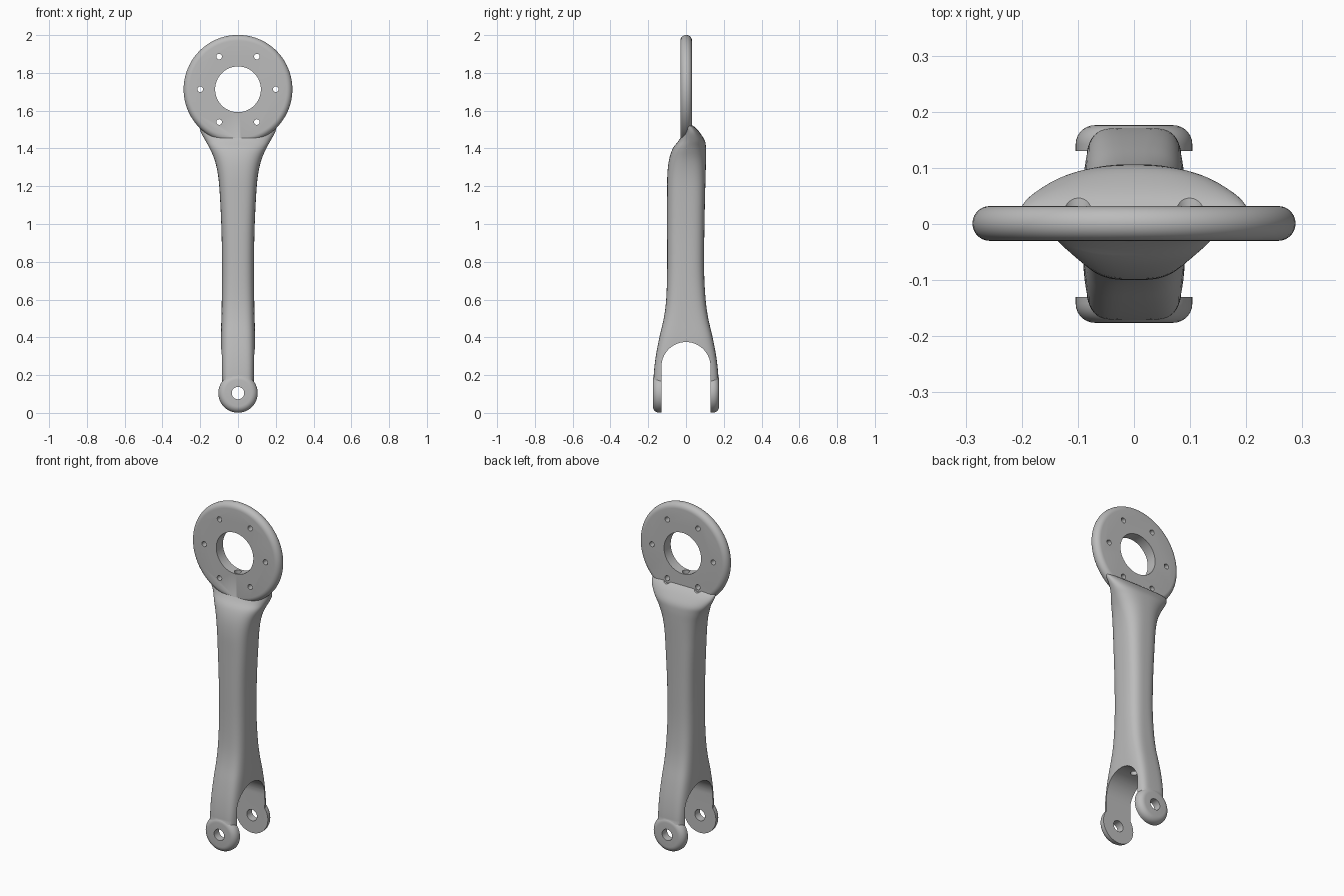
import bpy, bmesh, math
from mathutils import Matrix, Vector

cube = bpy.data.objects.get("Cube")
if cube:
    bpy.data.objects.remove(cube, do_unlink=True)

grey = bpy.data.materials.new("light grey metal")
grey.use_nodes = True
grey.diffuse_color = (0.5, 0.5, 0.5, 1)
grey.node_tree.nodes["Principled BSDF"].inputs["Base Color"].default_value = grey.diffuse_color

RING_Z, EYE_Z = 1.713, 0.105


def make(name, bm):
    bmesh.ops.recalc_face_normals(bm, faces=bm.faces)
    mesh = bpy.data.meshes.new(name)
    bm.to_mesh(mesh)
    bm.free()
    mesh.materials.append(grey)
    obj = bpy.data.objects.new(name, mesh)
    bpy.context.collection.objects.link(obj)
    return obj


def loft(name, rings):
    """Closed solid skinned through rings of equal point count."""
    bm = bmesh.new()
    loops = [[bm.verts.new(p) for p in ring] for ring in rings]
    n = len(loops[0])
    for a, b in zip(loops, loops[1:]):
        for i in range(n):
            j = (i + 1) % n
            bm.faces.new((a[i], a[j], b[j], b[i]))
    bm.faces.new(loops[0])
    bm.faces.new(loops[-1])
    return make(name, bm)


def lathe_y(name, profile, x, z, n):
    """Solid turned about an axis along y, from (radius, y) pairs."""
    turns = [math.tau * i / n for i in range(n)]
    return loft(name, [[(x + r * math.cos(t), y, z + r * math.sin(t)) for t in turns]
                       for r, y in profile])


def drill_y(x, z, radius, y0, y1, n=32):
    return lathe_y("drill", [(radius, y0), (radius, y1)], x, z, n)


def fillet(r, y, size, start, end, steps=7):
    """Quarter-round profile about centre (r, y), angles in degrees."""
    angles = [math.radians(start + (end - start) * i / steps) for i in range(steps + 1)]
    return [(r + size * math.cos(a), y + size * math.sin(a)) for a in angles]


# Shaft sections: height, half width, front y, back y, squareness
sections = [Vector(s) for s in (
    (0.10, 0.087, -0.172, 0.172, 5),
    (0.20, 0.089, -0.171, 0.171, 5),
    (0.30, 0.091, -0.160, 0.160, 4.5),
    (0.40, 0.091, -0.141, 0.141, 4),
    (0.50, 0.088, -0.118, 0.118, 3.6),
    (0.60, 0.086, -0.105, 0.104, 3.3),
    (0.75, 0.085, -0.100, 0.096, 3),
    (0.95, 0.087, -0.100, 0.097, 3),
    (1.15, 0.096, -0.100, 0.101, 3),
    (1.26, 0.106, -0.099, 0.104, 2.8),
    (1.34, 0.124, -0.090, 0.106, 2.6),
    (1.40, 0.150, -0.070, 0.106, 2.5),
    (1.44, 0.172, -0.040, 0.100, 2.5),
    (1.48, 0.194, -0.018, 0.076, 2.6),
    (1.51, 0.204, -0.012, 0.050, 2.8),
    (1.53, 0.208, -0.008, 0.022, 3),
)]


def section_ring(s, n=56):
    z, w, front, back, power = s
    mid, depth = (front + back) / 2, (back - front) / 2
    ring = []
    for i in range(n):
        t = math.tau * (i + 0.5) / n
        c, q = math.cos(t), math.sin(t)
        ring.append((w * math.copysign(abs(c) ** (2 / power), c),
                     mid + depth * math.copysign(abs(q) ** (2 / power), q), z))
    return ring


def smooth_rows(rows, steps=4):
    padded = [rows[0]] + rows + [rows[-1]]
    out = []
    for p, a, b, q in zip(padded, padded[1:], padded[2:], padded[3:]):
        for k in range(steps):
            t = k / steps
            out.append(a + 0.5 * t * ((b - p) + t * ((2 * p - 5 * a + 4 * b - q)
                                                     + t * (3 * (a - b) + q - p))))
    return out + [rows[-1]]


arm = loft("link_arm", [section_ring(s) for s in smooth_rows(sections)])

# Mounting ring with a fully rounded rim
ring = lathe_y("mounting_ring", fillet(0.257, 0.001, 0.031, -90, 90, 14), 0, RING_Z, 96)

# Fork eyes, rounded on the outside
eyes = []
for side in (-1, 1):
    profile = [(0.104, 0.1)] + fillet(0.070, 0.142, 0.034, 0, 90)
    eyes.append(lathe_y("fork_eye", [(r, side * y) for r, y in profile], 0, EYE_Z, 64))

# Fork slot: straight sides with a round top, running across x
arch = [(0.13 * math.cos(a), 0.245 + 0.13 * math.sin(a))
        for a in (math.pi * i / 40 for i in range(41))]
outline = [(0.13, -0.2)] + arch + [(-0.13, -0.2)]
slot = loft("slot", [[(x, y, z) for y, z in outline] for x in (-0.4, 0.4)])

# Centre bore, bolt holes, bolt head clearances and eye holes
cuts = [slot, drill_y(0, RING_Z, 0.121, -0.3, 0.3, 80), drill_y(0, EYE_Z, 0.033, -0.4, 0.4)]
for i in range(6):
    a = math.tau * i / 6
    x, z = 0.2 * math.cos(a), RING_Z + 0.2 * math.sin(a)
    cuts.append(drill_y(x, z, 0.015, -0.3, 0.3, 24))
    if i in (4, 5):
        cuts.append(drill_y(x, z, 0.028, 0.0322, 0.3))

# Cable channel down the middle of the shaft
bm = bmesh.new()
bmesh.ops.create_cone(bm, cap_ends=True, segments=24, radius1=0.02, radius2=0.02,
                      depth=1.35, matrix=Matrix.Translation((0, 0, 0.975)))
cuts.append(make("channel", bm))

# Combine everything into one cast part
helpers = [(o, 'UNION') for o in [ring] + eyes] + [(o, 'DIFFERENCE') for o in cuts]
for obj, operation in helpers:
    mod = arm.modifiers.new(obj.name, 'BOOLEAN')
    mod.operation = operation
    mod.solver = 'EXACT'
    mod.object = obj
    obj.hide_render = True
bpy.context.view_layer.update()
evaluated = arm.evaluated_get(bpy.context.evaluated_depsgraph_get())
result = bpy.data.meshes.new_from_object(evaluated)
arm.modifiers.clear()
arm.data = result
for obj, _ in helpers:
    bpy.data.objects.remove(obj, do_unlink=True)

bpy.ops.object.select_all(action='DESELECT')
arm.select_set(True)
bpy.context.view_layer.objects.active = arm
bpy.ops.object.shade_smooth_by_angle(angle=math.radians(32))
